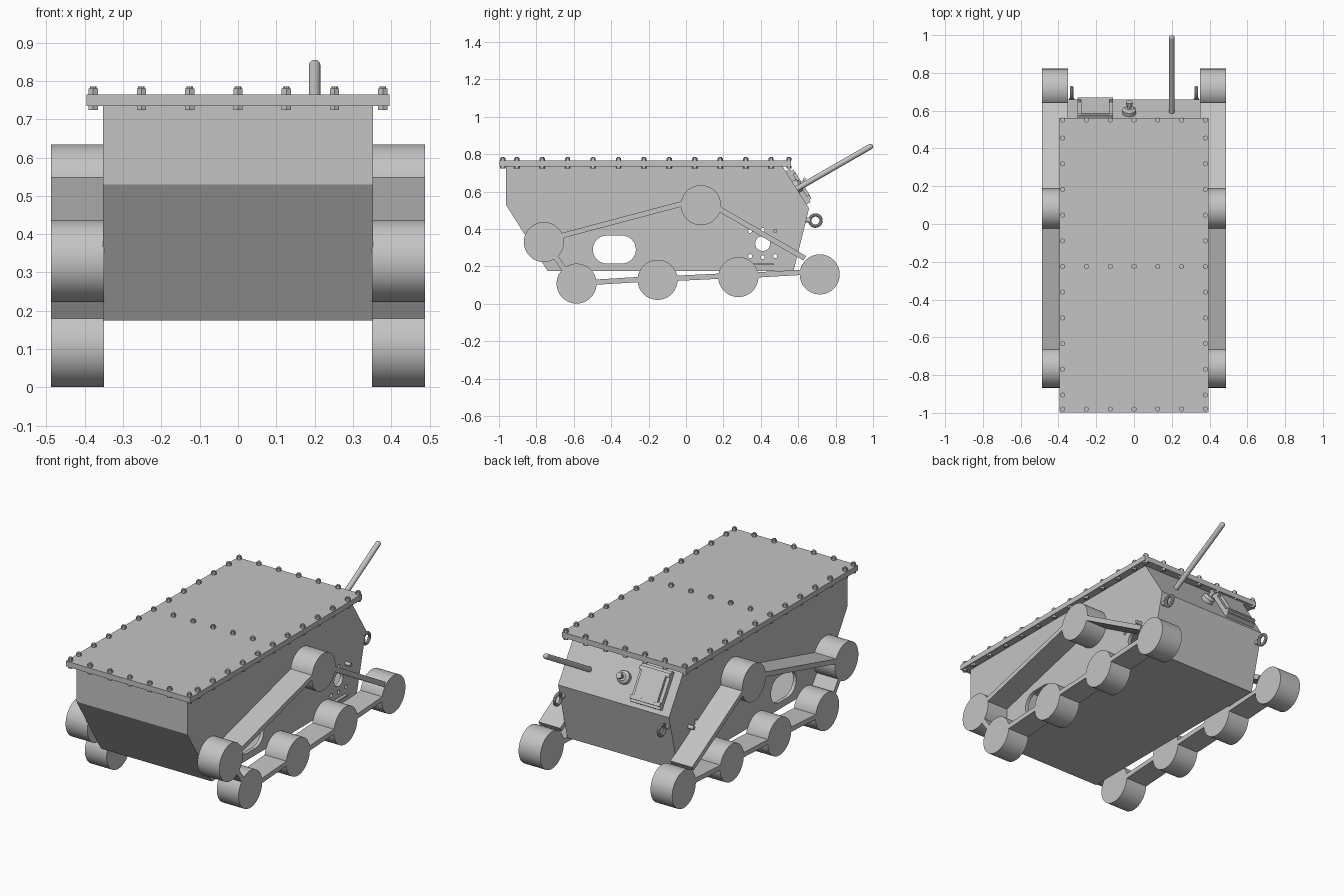
import bpy, bmesh, math
from mathutils import Vector, Matrix

cube = bpy.data.objects.get("Cube")
if cube:
    bpy.data.objects.remove(cube)

steel = bpy.data.materials.new("plain grey steel")
steel.use_nodes = True
GREY = (0.55, 0.55, 0.55, 1)
steel.diffuse_color = GREY
steel.node_tree.nodes["Principled BSDF"].inputs["Base Color"].default_value = GREY


def finish(name, bm, smooth=True):
    """Turn a bmesh into a named object."""
    bmesh.ops.recalc_face_normals(bm, faces=bm.faces)
    mesh = bpy.data.meshes.new(name)
    bm.to_mesh(mesh)
    bm.free()
    mesh.materials.append(steel)
    ob = bpy.data.objects.new(name, mesh)
    bpy.context.collection.objects.link(ob)
    if smooth:
        bpy.ops.object.select_all(action='DESELECT')
        ob.select_set(True)
        bpy.context.view_layer.objects.active = ob
        bpy.ops.object.shade_smooth_by_angle(angle=math.radians(35))
    return ob


def prism(bm, profile, x0, x1):
    """Extrude a (y, z) outline between two x positions."""
    face = bm.faces.new([bm.verts.new((x0, y, z)) for y, z in profile])
    out = bmesh.ops.extrude_face_region(bm, geom=[face])
    verts = [g for g in out["geom"] if isinstance(g, bmesh.types.BMVert)]
    bmesh.ops.translate(bm, verts=verts, vec=(x1 - x0, 0, 0))


def rod(bm, a, b, r, sides=32, r2=None):
    """Cylinder or cone from a to b."""
    a, b = Vector(a), Vector(b)
    turn = (b - a).to_track_quat('Z', 'Y').to_matrix().to_4x4()
    bmesh.ops.create_cone(bm, cap_ends=True, segments=sides, radius1=r,
                          radius2=r if r2 is None else r2, depth=(b - a).length,
                          matrix=Matrix.Translation((a + b) / 2) @ turn)


def box(bm, centre, size, frame=Matrix()):
    bmesh.ops.create_cube(bm, size=1, matrix=frame @ Matrix.Translation(centre)
                          @ Matrix.Diagonal((*size, 1)))


def cut(ob, cutter):
    mod = ob.modifiers.new("cut", 'BOOLEAN')
    mod.operation, mod.solver, mod.object = 'DIFFERENCE', 'EXACT', cutter
    cutter.hide_render = True
    cutter.hide_set(True)


# Hollow hull with sloped ends
HALF = 0.352
bm = bmesh.new()
prism(bm, [(-0.963, 0.737), (-0.963, 0.53), (-0.74, 0.175), (0.575, 0.175),
           (0.658, 0.51), (0.515, 0.737)], -HALF, HALF)
hull = finish("hull", bm, False)

bm = bmesh.new()
prism(bm, [(-0.943, 0.8), (-0.943, 0.535), (-0.73, 0.195), (0.56, 0.195),
           (0.635, 0.505), (0.495, 0.73), (0.495, 0.8)], -HALF + 0.02, HALF - 0.02)
cut(hull, finish("hull_cavity", bm, False))

# Side openings: slot, round port and its ring of fixing holes
bm = bmesh.new()
slot = []
for i in range(34):
    t = math.pi * (i if i < 17 else i - 1) / 16 - math.pi / 2
    slot.append((-0.383 + (0.04 if i < 17 else -0.04) + 0.075 * math.cos(t),
                 0.29 + 0.075 * math.sin(t)))
prism(bm, slot, -0.5, 0.5)
rod(bm, (-0.5, 0.41, 0.322), (0.5, 0.41, 0.322), 0.04)
for y in (-0.067, 0, 0.067):
    for side in (-1, 1):
        z = 0.322 + side * (0.067 if y else 0.073)
        rod(bm, (-0.5, 0.41 + y, z), (0.5, 0.41 + y, z), 0.011, 12)
cut(hull, finish("side_hole_cutter", bm, False))

# Lid
bm = bmesh.new()
box(bm, (0, -0.218, 0.75), (0.79, 1.56, 0.03))
finish("lid", bm, False)

# Lid bolts with nuts underneath
across = [i * 0.126 for i in range(-3, 4)]
spots = {(x, y) for x in across for y in (-0.98, -0.225, 0.55)}
spots |= {(s * 0.378, -0.905 + i * 0.136) for s in (-1, 1) for i in range(11)}
bm = bmesh.new()
for x, y in sorted(spots):
    rod(bm, (x, y, 0.765), (x, y, 0.78), 0.014, 6)
    rod(bm, (x, y, 0.725), (x, y, 0.785), 0.009, 10)
    rod(bm, (x, y, 0.724), (x, y, 0.736), 0.014, 6)
finish("lid_bolts", bm)

# Running gear on both sides: wheels and flat links between them
wheels = {"drive_wheel": (-0.76, 0.33), "upper_wheel": (0.08, 0.527),
          "road_wheel_1": (-0.585, 0.108), "road_wheel_2": (-0.152, 0.128),
          "road_wheel_3": (0.28, 0.143), "road_wheel_4": (0.715, 0.157)}
links = [((-0.68, 0.36), (0.0, 0.54)), ((0.15, 0.523), (0.635, 0.243)),
         ((-0.705, 0.26), (-0.64, 0.17)), ((-0.49, 0.115), (-0.245, 0.13)),
         ((-0.06, 0.136), (0.19, 0.148)), ((0.37, 0.154), (0.62, 0.168))]
for side, label in ((1, "left"), (-1, "right")):
    for name, (y, z) in wheels.items():
        bm = bmesh.new()
        rod(bm, (side * 0.35, y, z), (side * 0.488, y, z), 0.107, 64)
        finish(f"{label}_{name}", bm)
    bm = bmesh.new()
    for a, b in links:
        a, b = Vector(a), Vector(b)
        d = (b - a).normalized()
        n = Vector((-d.y, d.x)) * 0.014
        prism(bm, [a + n, b + n, b - n, a - n], side * 0.35, side * 0.488)
    finish(f"{label}_wheel_links", bm, False)
    # Small fixing bolt and ledge beside the port
    bm = bmesh.new()
    rod(bm, (side * 0.34, 0.476, 0.389), (side * 0.385, 0.476, 0.389), 0.011, 12)
    box(bm, (side * 0.36, 0.41, 0.212), (0.02, 0.12, 0.008))
    finish(f"{label}_port_fittings", bm)
    # Towing ring on the back, standing in the side plane
    bm = bmesh.new()
    N, M = 28, 10
    grid = []
    for i in range(N):
        u = math.tau * i / N
        ring = []
        for j in range(M):
            v = math.tau * j / M
            r = 0.03 + 0.009 * math.cos(v)
            ring.append(bm.verts.new((side * 0.33 + 0.009 * math.sin(v),
                                      0.692 + r * math.cos(u), 0.445 + r * math.sin(u))))
        grid.append(ring)
    for i in range(N):
        for j in range(M):
            k, m = (i + 1) % N, (j + 1) % M
            bm.faces.new((grid[i][j], grid[k][j], grid[k][m], grid[i][m]))
    rod(bm, (side * 0.33, 0.635, 0.45), (side * 0.33, 0.665, 0.446), 0.014, 16)
    finish(f"{label}_towing_ring", bm)

# Frame lying on the upper back slope: x across, y up the slope, z outward
up = Vector((0, -0.143, 0.227)).normalized()
right = Vector((1, 0, 0))
out = Vector((0, -up.z, up.y)) * -1
slope = Matrix((right, up, out)).transposed().to_4x4()
slope.translation = Vector((0, 0.5865, 0.6235))

# Stepped rear hatch with ridges
bm = bmesh.new()
box(bm, (-0.205, -0.005, 0.012), (0.19, 0.21, 0.026), slope)
box(bm, (-0.205, -0.005, 0.03), (0.15, 0.15, 0.022), slope)
for y in (-0.085, 0.075):
    box(bm, (-0.205, y, 0.031), (0.19, 0.022, 0.016), slope)
finish("rear_hatch", bm, False)

# Round fitting with a knob
bm = bmesh.new()
rod(bm, slope @ Vector((-0.025, 0, -0.005)), slope @ Vector((-0.025, 0, 0.022)), 0.036)
rod(bm, slope @ Vector((-0.025, 0, 0.022)), slope @ Vector((-0.025, 0, 0.034)), 0.036, 32, 0.022)
rod(bm, slope @ Vector((-0.025, 0, 0.03)), slope @ Vector((-0.025, 0, 0.06)), 0.011, 16)
rod(bm, slope @ Vector((-0.025, 0, 0.055)), slope @ Vector((-0.025, 0, 0.07)), 0.017, 16)
finish("rear_fitting", bm)

# Long rear rod with a rounded tip
bm = bmesh.new()
start, tip = Vector((0.2, 0.58, 0.607)), Vector((0.2, 0.985, 0.84))
rod(bm, start, tip, 0.015, 24)
bmesh.ops.create_uvsphere(bm, u_segments=24, v_segments=12, radius=0.015,
                          matrix=Matrix.Translation(tip))
finish("rear_rod", bm)
